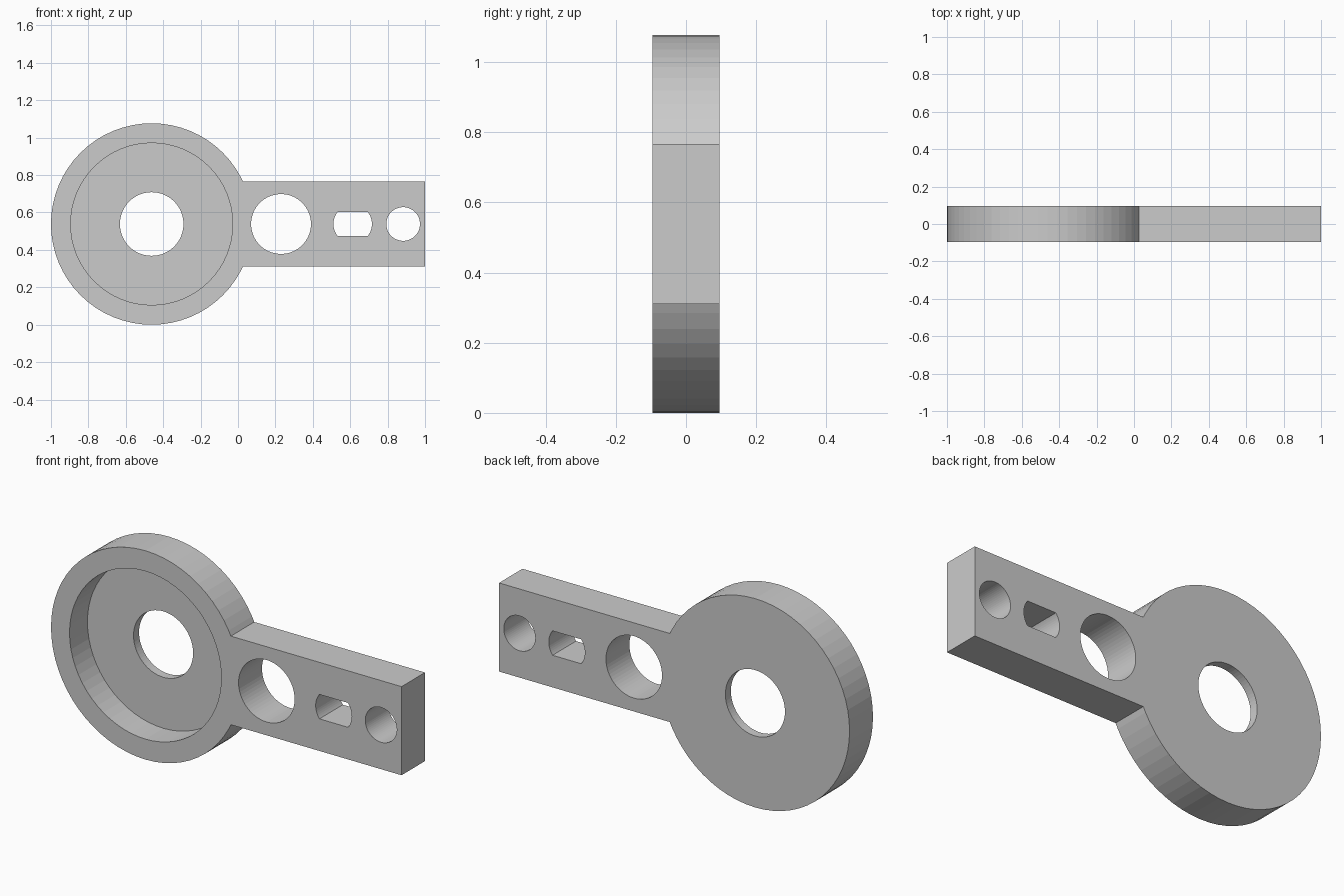
import bpy, bmesh, math

if "Cube" in bpy.data.objects:
    bpy.data.objects.remove(bpy.data.objects["Cube"])

HALF = 0.0955           # half thickness along y
ZC = 0.5385             # height of the centre line
DISC_X, DISC_R = -0.4615, 0.5385
ARM_H = 0.2285          # half height of the arm
SEG = 64

grey = bpy.data.materials.new("plain_grey")
grey.diffuse_color = (0.6, 0.6, 0.6, 1)
grey.use_nodes = True
grey.node_tree.nodes["Principled BSDF"].inputs["Base Color"].default_value = grey.diffuse_color


def prism(name, outline, y0, y1):
    """Extrude an (x, z) outline from y0 to y1."""
    bm = bmesh.new()
    face = bm.faces.new([bm.verts.new((x, y0, z)) for x, z in outline])
    ext = bmesh.ops.extrude_face_region(bm, geom=[face])["geom"]
    moved = [v for v in ext if isinstance(v, bmesh.types.BMVert)]
    bmesh.ops.translate(bm, verts=moved, vec=(0, y1 - y0, 0))
    bmesh.ops.recalc_face_normals(bm, faces=bm.faces)
    mesh = bpy.data.meshes.new(name)
    bm.to_mesh(mesh)
    bm.free()
    mesh.materials.append(grey)
    obj = bpy.data.objects.new(name, mesh)
    bpy.context.collection.objects.link(obj)
    return obj


def arc(cx, r, a0, a1, n):
    steps = [a0 + (a1 - a0) * i / n for i in range(n + 1)]
    return [(cx + r * math.cos(a), ZC + r * math.sin(a)) for a in steps]


def circle(cx, r, n=SEG):
    return arc(cx, r, 0, 2 * math.pi, n)[:-1]


def cut(target, outline, y0=-0.3, y1=0.3):
    cutter = prism("cutter", outline, y0, y1)
    cutter.hide_render = True
    mod = target.modifiers.new("cut", 'BOOLEAN')
    mod.operation, mod.solver, mod.object = 'DIFFERENCE', 'EXACT', cutter
    bpy.context.view_layer.objects.active = target
    bpy.ops.object.modifier_apply(modifier=mod.name)
    bpy.data.objects.remove(cutter)


# Body: round head merged with the straight arm
join = math.asin(ARM_H / DISC_R)
step = 2 * math.pi / SEG
ring = [i * step for i in range(SEG) if join + 0.01 < i * step < 2 * math.pi - join - 0.01]
body = [(DISC_X + DISC_R * math.cos(a), ZC + DISC_R * math.sin(a))
        for a in [join] + ring + [2 * math.pi - join]]
body += [(1, ZC - ARM_H), (1, ZC + ARM_H)]
plate = prism("round_head_with_arm", body, -HALF, HALF)

# Shallow front recess and centre hole of the head
cut(plate, circle(DISC_X, 0.433), -0.3, HALF - 0.045)
cut(plate, circle(DISC_X, 0.17))

# Arm holes: large round, flat-sided slot, small round
cut(plate, circle(0.23, 0.16))
flat = math.asin(0.063 / 0.103)
cut(plate, arc(0.613, 0.103, -flat, flat, 14)
    + arc(0.613, 0.103, math.pi - flat, math.pi + flat, 14))
cut(plate, circle(0.883, 0.09))
